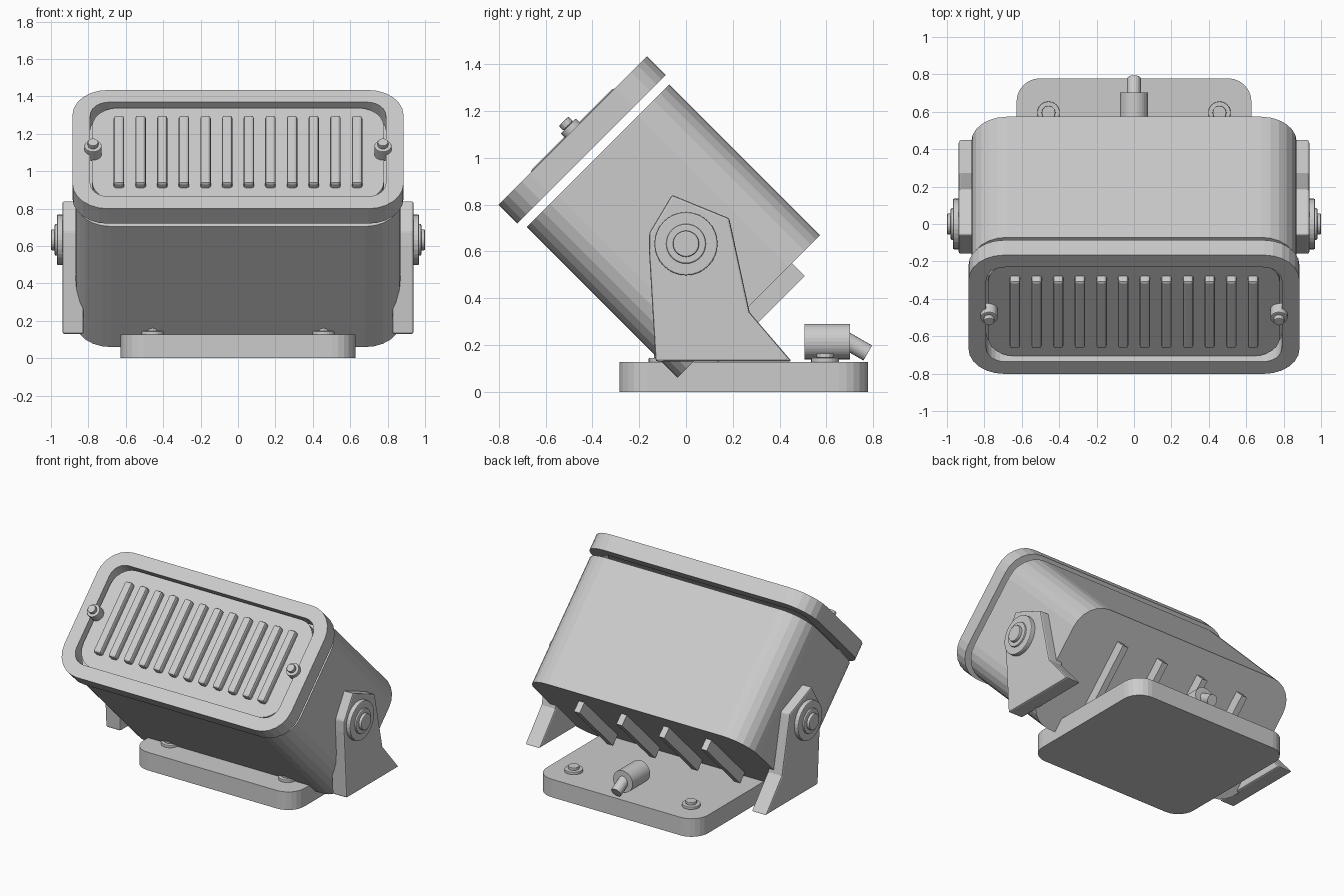
import bpy, bmesh, math
from mathutils import Matrix, Vector

cube = bpy.data.objects.get("Cube")
if cube:
    bpy.data.objects.remove(cube, do_unlink=True)

grey = bpy.data.materials.new("light_grey")
grey.use_nodes = True
grey.diffuse_color = (0.6, 0.6, 0.6, 1)
grey.node_tree.nodes["Principled BSDF"].inputs["Base Color"].default_value = (0.6, 0.6, 0.6, 1)

PIVOT = Vector((0, 0, 0.633))
TILT = Matrix.Translation(PIVOT) @ Matrix.Rotation(math.radians(45), 4, 'X')
FLAT = Matrix.Identity(4)


def rounded(w, h, r, segs=6):
    """Rounded rectangle outline from half sizes and corner radius."""
    pts = []
    for k, (sx, sy) in enumerate([(1, 1), (-1, 1), (-1, -1), (1, -1)]):
        for i in range(segs + 1):
            a = math.pi / 2 * (k + i / segs)
            pts.append((sx * (w - r) + r * math.cos(a), sy * (h - r) + r * math.sin(a)))
    return pts


def circle(r, n=32):
    return [(r * math.cos(2 * math.pi * i / n), r * math.sin(2 * math.pi * i / n)) for i in range(n)]


def prism(name, outline, z0, z1, matrix=FLAT, hole=None, bevel=0):
    """Extrude an outline along local z, with an optional matching hole."""
    bm = bmesh.new()
    rings = [[bm.verts.new((x, y, z)) for x, y in loop]
             for loop in ([outline, hole] if hole else [outline]) for z in (z0, z1)]
    n = len(outline)

    def bridge(a, b):
        for i in range(n):
            j = (i + 1) % n
            bm.faces.new((a[i], a[j], b[j], b[i]))

    bridge(rings[0], rings[1])
    if hole:
        bridge(rings[1], rings[3])
        bridge(rings[3], rings[2])
        bridge(rings[2], rings[0])
    else:
        bm.faces.new(rings[0])
        bm.faces.new(rings[1])
    bmesh.ops.recalc_face_normals(bm, faces=bm.faces)
    mesh = bpy.data.meshes.new(name)
    bm.to_mesh(mesh)
    bm.free()
    mesh.materials.append(grey)
    ob = bpy.data.objects.new(name, mesh)
    bpy.context.collection.objects.link(ob)
    ob.matrix_world = matrix
    if bevel:
        mod = ob.modifiers.new("edge_bevel", 'BEVEL')
        mod.width = bevel
        mod.segments = 2
        mod.limit_method = 'ANGLE'
    return ob


def box(w, h):
    return [(w, h), (-w, h), (-w, -h), (w, -h)]


def bolt(name, matrix, r, washer, head):
    prism(name + "_washer", circle(r, 24), 0, washer, matrix, bevel=0.004)
    prism(name + "_head", circle(r * 0.62, 12), washer, head, matrix, bevel=0.004)


# Tilted housing, front frame and recessed grille plate
prism("housing", rounded(0.87, 0.431, 0.19), -0.38, 0.532, TILT)
prism("front_frame", rounded(0.885, 0.449, 0.19), 0.571, 0.684, TILT,
      hole=rounded(0.79, 0.357, 0.1))
prism("grille_plate", rounded(0.78, 0.35, 0.14), 0.59, 0.648, TILT)

# Grille ribs
for i in range(12):
    x = (i - 5.5) * 0.1157
    prism(f"grille_rib_{i + 1}", box(0.028, 0.256), 0.63, 0.69,
          TILT @ Matrix.Translation((x, 0, 0)), bevel=0.014)

# Rear cooling fins
for i in range(4):
    x = (i - 1.5) * 0.33
    prism(f"rear_fin_{i + 1}", box(0.022, 0.262), -0.456, -0.36,
          TILT @ Matrix.Translation((x, 0, 0)))

# Mounting base and its bolts
BASE = Matrix.Translation((0, 0.247, 0))
prism("base_plate", rounded(0.628, 0.532, 0.125), 0, 0.127, BASE)
for sx, side in ((1, "left"), (-1, "right")):
    for y, end in ((0.595, "rear"), (-0.1, "front")):
        bolt(f"base_bolt_{end}_{side}", Matrix.Translation((sx * 0.457, y, 0.125)), 0.06, 0.02, 0.04)

    # Frame screw on this side of the grille
    bolt(f"frame_screw_{side}", TILT @ Matrix.Translation((sx * 0.775, 0, 0.64)), 0.046, 0.072, 0.1)

    # Side bracket: profile in the y-z plane, extruded along x
    profile = [(-0.13, 0.13), (0.452, 0.13), (0.272, 0.34), (0.185, 0.742),
               (-0.06, 0.842), (-0.157, 0.68), (-0.158, 0.6)]
    axes = Matrix(((0, 0, sx, 0), (1, 0, 0, 0), (0, 1, 0, 0), (0, 0, 0, 1)))
    prism(f"bracket_{side}", profile, 0.825, 0.938, axes, bevel=0.01)

    # Stepped pivot knob
    hub = Matrix.Translation(PIVOT) @ axes
    for part, r, a, b in (("washer", 0.135, 0.93, 0.968), ("collar", 0.085, 0.96, 0.98),
                          ("cap", 0.056, 0.97, 1.0)):
        prism(f"pivot_{part}_{side}", circle(r), a, b, hub, bevel=0.006)

# Cable gland lying along y, with an angled cable stub
gland = Matrix.Translation((0, 0, 0.215)) @ Matrix.Rotation(math.radians(-90), 4, 'X')
prism("cable_gland", circle(0.076), 0.507, 0.702, gland)
stub = Matrix.Translation((0, 0.68, 0.222)) @ Matrix.Rotation(math.radians(-120), 4, 'X')
prism("cable_stub", circle(0.037, 20), 0, 0.112, stub)
